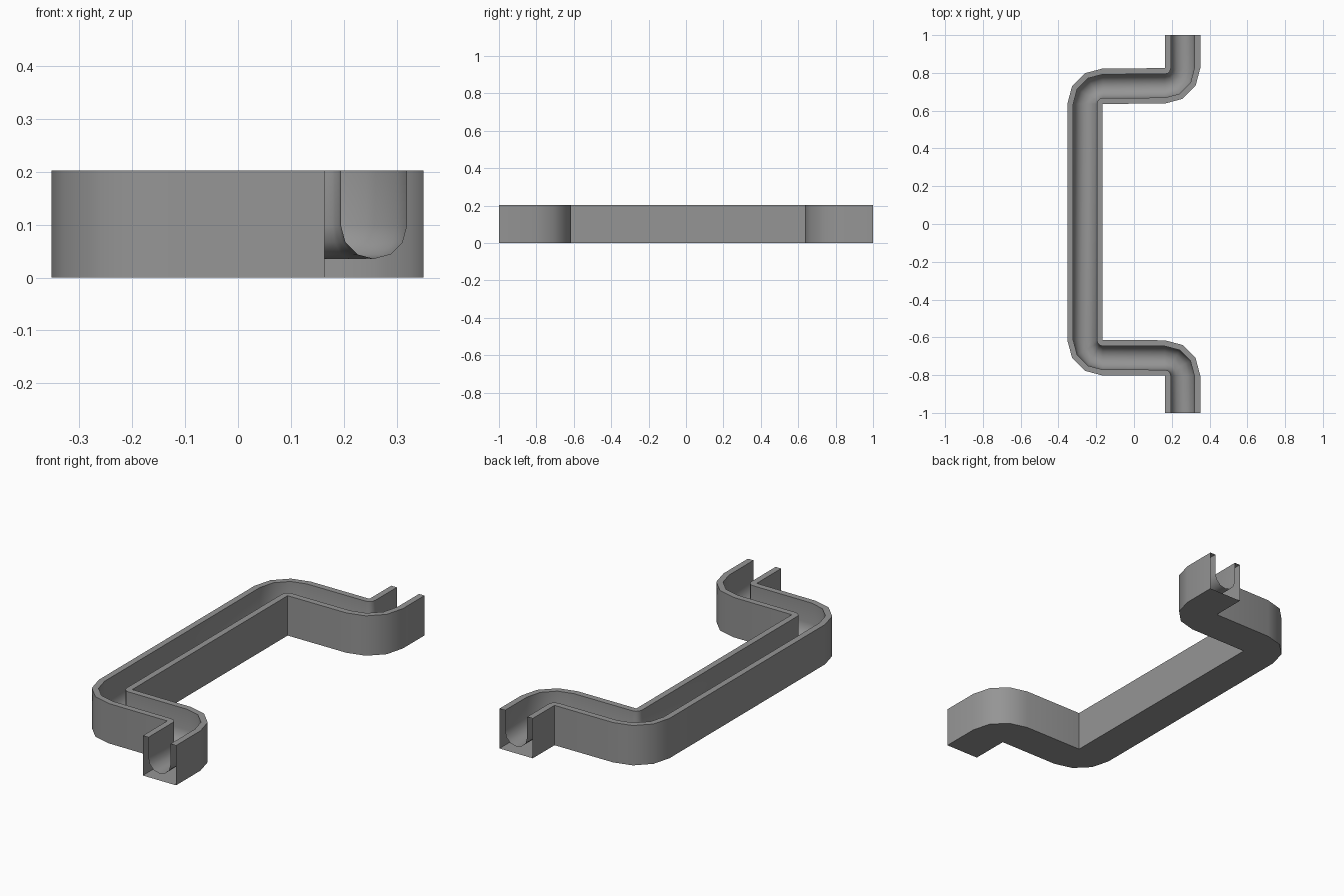
import bpy, bmesh, math
from mathutils import Vector

if "Cube" in bpy.data.objects:
    bpy.data.objects.remove(bpy.data.objects["Cube"])

W, H = 0.1875, 0.203          # outer width and height of the channel
R, ZC = 0.0625, 0.098         # groove radius and height of its centre
XE = 0.2575                   # x of the channel centre at both open ends

grey = bpy.data.materials.new("plain_grey")
grey.diffuse_color = (0.3, 0.3, 0.3, 1)
grey.use_nodes = True
grey.node_tree.nodes["Principled BSDF"].inputs["Base Color"].default_value = grey.diffuse_color

# Cross-section (left offset, z): square block with a U-shaped groove
profile = [(-W / 2, 0), (W / 2, 0), (W / 2, H), (R, H)]
profile += [(R * math.cos(math.radians(a)), ZC - R * math.sin(math.radians(a)))
            for a in range(0, 181, 30)]
profile += [(-R, H), (-W / 2, H)]

# Path stations (centre, left normal): straight ends and four bends,
# each bend turning about its sharp inner corner
bends = [((0.1635, 0.825), -90, -1), ((-0.1655, 0.636), -180, 1),
         ((-0.1655, -0.615), -90, 1), ((0.1635, -0.803), 0, -1)]
stations = [(Vector((XE, 1)), Vector((1, 0)))]
for pivot, heading, turn in bends:
    for i in range(4):
        h = math.radians(heading + turn * 30 * i)
        n = Vector((-math.sin(h), math.cos(h)))
        stations.append((Vector(pivot) - turn * n * W / 2, n))
stations.append((Vector((XE, -1)), Vector((1, 0))))

# Sweep the cross-section; both ends stay open
bm = bmesh.new()
rings = []
for c, n in stations:
    ring = []
    for v, z in profile:
        p = c + n * v
        ring.append(bm.verts.new((p.x, p.y, z)))
    rings.append(ring)
count = len(profile)
for a, b in zip(rings, rings[1:]):
    for k in range(count):
        j = (k + 1) % count
        bm.faces.new((a[k], a[j], b[j], b[k]))
bmesh.ops.remove_doubles(bm, verts=bm.verts[:], dist=0.0005)

mesh = bpy.data.meshes.new("channel_track")
bm.to_mesh(mesh)
bm.free()
mesh.materials.append(grey)
track = bpy.data.objects.new("channel_track", mesh)
bpy.context.collection.objects.link(track)
bpy.context.view_layer.objects.active = track
track.select_set(True)
bpy.ops.object.shade_smooth_by_angle(angle=math.radians(35))
